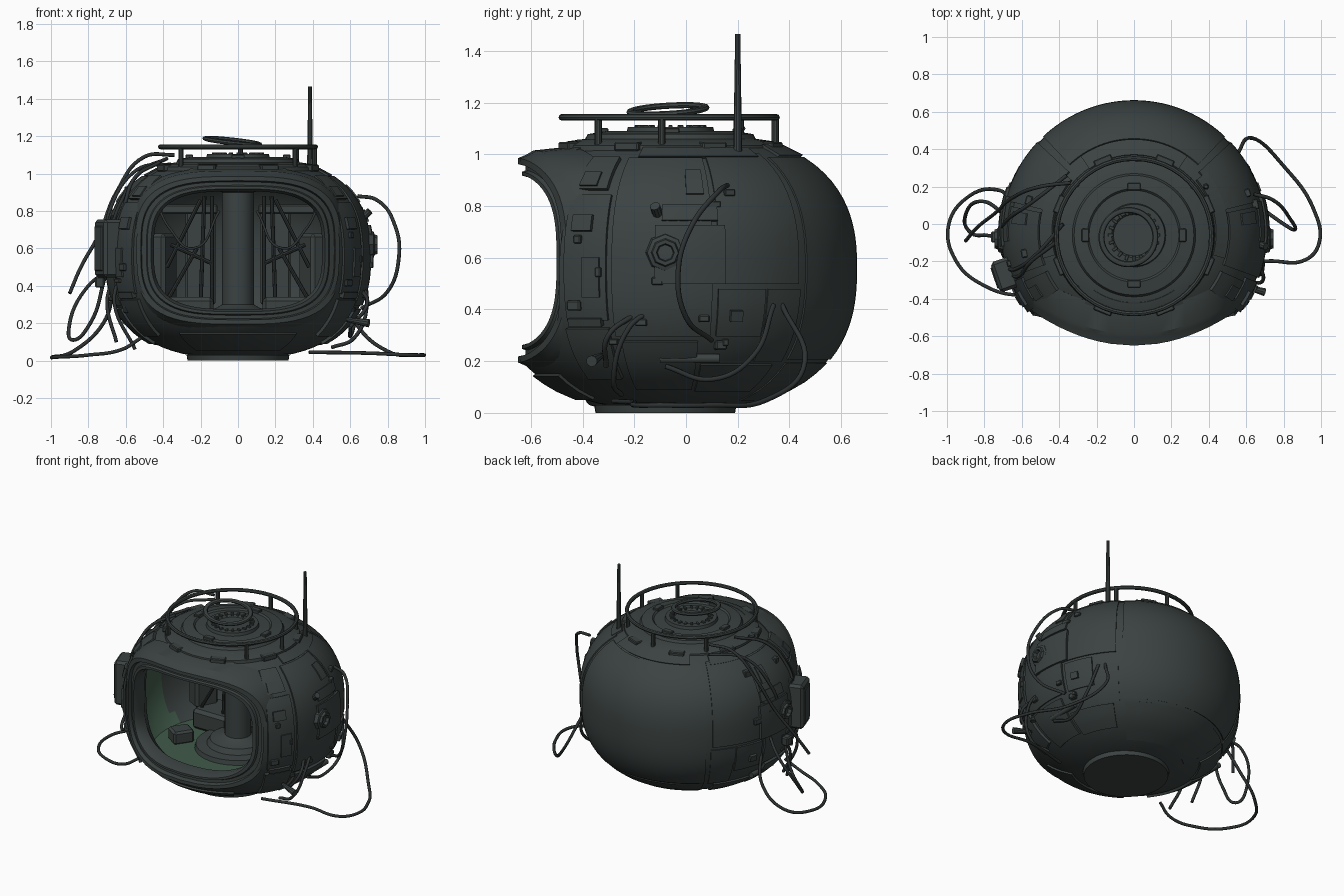
import bpy, bmesh, math, random
from mathutils import Vector, Matrix

if "Cube" in bpy.data.objects:
    bpy.data.objects.remove(bpy.data.objects["Cube"])
random.seed(4)
R, CY, CZ, E = 0.70, -0.045, 0.56, 2.5
UP, DOWN = 0.53, 0.55      # hull half heights
pi = math.pi

def material(name, c):
    m = bpy.data.materials.new(name)
    m.diffuse_color = (*c, 1)
    m.use_nodes = True
    m.node_tree.nodes["Principled BSDF"].inputs["Base Color"].default_value = m.diffuse_color
    return m
HULL = material("dark grey metal", (0.043, 0.055, 0.053))
DARK = material("black rubber", (0.027, 0.032, 0.032))
GREEN = material("green lining", (0.052, 0.105, 0.068))

def finish(name, bm, *mats, smooth=35):
    me = bpy.data.meshes.new(name)
    bm.to_mesh(me)
    bm.free()
    ob = bpy.data.objects.new(name, me)
    bpy.context.collection.objects.link(ob)
    for m in mats:
        me.materials.append(m)
    bpy.ops.object.select_all(action='DESELECT')
    ob.select_set(True)
    bpy.context.view_layer.objects.active = ob
    if smooth:
        bpy.ops.object.shade_smooth_by_angle(angle=math.radians(smooth))
    return ob

def hull_pt(th, z, d=0.0):
    t = min(1, abs((z - CZ) / (UP if z > CZ else DOWN)))
    r = R * (1 - t ** E) ** (1 / E)
    p = Vector((r * math.cos(th), CY + r * math.sin(th), z))
    return p + (p - Vector((0, CY, CZ))).normalized() * d

def box(name, loc, size, ang=0, tilt=0, mat=HULL):
    bm = bmesh.new()
    bmesh.ops.create_cube(bm, size=1, matrix=Matrix.Translation(loc) @ Matrix.Rotation(ang, 4, 'Z')
                          @ Matrix.Rotation(tilt, 4, 'Y') @ Matrix.Diagonal((*size, 1)))
    bmesh.ops.bevel(bm, geom=bm.edges[:], offset=min(size) * 0.15, segments=1, affect='EDGES')
    return finish(name, bm, mat, smooth=0)

def cyl(name, a, b, r0, r1=None, mat=HULL, n=16):
    a, b = Vector(a), Vector(b)
    bm = bmesh.new()
    m = Matrix.Translation((a + b) / 2) @ (b - a).to_track_quat('Z', 'Y').to_matrix().to_4x4()
    bmesh.ops.create_cone(bm, cap_ends=True, segments=n, radius1=r0, radius2=r0 if r1 is None else r1,
                          depth=(b - a).length, matrix=m)
    return finish(name, bm, mat)

def lathe(name, prof, center, mat=HULL, n=48, rot=None):
    bm = bmesh.new()
    m = Matrix.Translation(center) @ (rot or Matrix())
    rings = [[bm.verts.new(m @ Vector((r * math.cos(2*pi*i/n), r * math.sin(2*pi*i/n), z)))
              for i in range(n)] for r, z in prof]
    for a, b in zip(rings, rings[1:]):
        for i in range(n):
            bm.faces.new((a[i], a[(i+1) % n], b[(i+1) % n], b[i]))
    bmesh.ops.remove_doubles(bm, verts=bm.verts[:], dist=1e-5)
    bmesh.ops.recalc_face_normals(bm, faces=bm.faces[:])
    return finish(name, bm, mat)

def cable(name, pts, r=0.010, mat=DARK):
    cu = bpy.data.curves.new(name, 'CURVE')
    cu.dimensions, cu.bevel_depth, cu.bevel_resolution, cu.resolution_u = '3D', r, 2, 8
    cu.use_fill_caps = True
    s = cu.splines.new('BEZIER')
    s.bezier_points.add(len(pts) - 1)
    for bp, p in zip(s.bezier_points, pts):
        bp.co = p
        bp.handle_left_type = bp.handle_right_type = 'AUTO'
    cu.materials.append(mat)
    ob = bpy.data.objects.new(name, cu)
    bpy.context.collection.objects.link(ob)
    bpy.ops.object.select_all(action='DESELECT')
    ob.select_set(True)
    bpy.context.view_layer.objects.active = ob
    bpy.ops.object.convert(target='MESH')

def patch(name, t0, t1, z0, z1, d=0.012, mat=HULL):
    """raised plate that follows the hull, angles in degrees"""
    t0, t1 = math.radians(t0), math.radians(t1)
    nt, nz = max(1, int((t1 - t0) / 0.06)), max(1, int((z1 - z0) / 0.03))
    bm = bmesh.new()
    g = [[bm.verts.new(hull_pt(t0 + (t1-t0)*i/nt, z0 + (z1-z0)*j/nz, d)) for j in range(nz+1)] for i in range(nt+1)]
    for i in range(nt):
        for j in range(nz):
            bm.faces.new((g[i][j], g[i+1][j], g[i+1][j+1], g[i][j+1]))
    ex = bmesh.ops.extrude_edge_only(bm, edges=[e for e in bm.edges if e.is_boundary])
    for v in ex['geom']:
        if isinstance(v, bmesh.types.BMVert):
            v.co -= (v.co - Vector((0, CY, CZ))).normalized() * (d + 0.012)
    return finish(name, bm, mat)

def window_loop(hw, hh, yf, n=64, p=3.2):
    out = []
    for i in range(n):
        c, s = math.cos(2*pi*i/n), math.sin(2*pi*i/n)
        x = hw * math.copysign(abs(c) ** (2/p), c)
        out.append(Vector((x, yf(x), 0.59 + hh * math.copysign(abs(s) ** (2/p), s))))
    return out

# hollow hull: outer and inner shell, front half of the lining green
bm = bmesh.new()
for k in (1.0, 0.94):
    vs = bmesh.ops.create_uvsphere(bm, u_segments=72, v_segments=36, radius=1)['verts']
    for v in vs:
        s = max(-1, min(1, v.co.z))
        r = k * R * math.sqrt(max(0, 1 - s*s)) ** (2/E)
        a = math.atan2(v.co.y, v.co.x)
        z = k * (UP if s > 0 else DOWN) * math.copysign(abs(s) ** (2/E), s)
        v.co = (r*math.cos(a), CY + r*math.sin(a), CZ + z)
    if k < 1:
        fs = list({f for v in vs for f in v.link_faces})
        for f in fs:
            f.material_index = 1 if f.calc_center_median().y < 0.08 else 0
        bmesh.ops.reverse_faces(bm, faces=fs)
hull = finish("hull", bm, HULL, GREEN)
bm = bmesh.new()
a = [bm.verts.new(p) for p in window_loop(0.54, 0.38, lambda x: -1.0)]
b = [bm.verts.new(p) for p in window_loop(0.54, 0.38, lambda x: -0.22)]
bm.faces.new(a)
bm.faces.new(b[::-1])
for i in range(64):
    bm.faces.new((a[i], b[i], b[(i+1) % 64], a[(i+1) % 64]))
bmesh.ops.recalc_face_normals(bm, faces=bm.faces[:])
cutter = finish("opening_cutter", bm, HULL, smooth=0)
cutter.hide_render = True
bpy.context.view_layer.objects.active = hull
mod = hull.modifiers.new("opening", 'BOOLEAN')
mod.object, mod.operation, mod.solver = cutter, 'DIFFERENCE', 'EXACT'
bpy.ops.object.modifier_apply(modifier="opening")
bpy.data.objects.remove(cutter)

# stepped frame around the front opening
def front(d):
    return lambda x: -0.65 + 0.62*x*x + d
bm = bmesh.new()
loops = [[bm.verts.new(p) for p in window_loop(w, h, front(d))] for w, h, d in (
    (0.59, 0.44, 0.20), (0.575, 0.425, 0.06), (0.565, 0.41, 0.035), (0.55, 0.395, 0.0), (0.52, 0.372, 0.0), (0.515, 0.365, 0.03),
    (0.49, 0.348, 0.03), (0.485, 0.342, 0.015), (0.465, 0.328, 0.015), (0.45, 0.315, 0.06), (0.45, 0.315, 0.12), (0.52, 0.38, 0.2))]
for a, b in zip(loops, loops[1:] + loops[:1]):
    for i in range(64):
        bm.faces.new((a[i], a[(i+1) % 64], b[(i+1) % 64], b[i]))
bmesh.ops.recalc_face_normals(bm, faces=bm.faces[:])
finish("opening_frame", bm, HULL, smooth=25)

# raised hull plates, mirrored left and right (angle 0 = right, 90 = back)
plates = [(-37, -22, 0.36, 0.84, .012), (-20, 12, 0.30, 0.98, .012), (-18, 8, 0.10, 0.28, .016), (14, 43, 0.50, 1.0, .008),
          (14, 30, 0.30, 0.48, .012), (31, 44, 0.2, 0.48, .006), (-37, -24, 0.86, 0.98, .018), (-38, -22, 0.14, 0.33, .018),
          (-6, 16, 0.5, 0.72, .026), (-35, -28, 0.87, 0.92, .026), (-34, -27, 0.7, 0.76, .028), (-36, -24, 0.34, 0.37, .026),
          (-30, -24, 0.45, 0.6, .022), (4, 10, 0.84, 0.93, .02), (18, 22, 0.36, 0.4, .03), (-4, 14, 0.74, 0.8, .02),
          (-16, 40, 0.985, 1.02, .012), (10, 40, 0.09, 0.19, .01)]
for t0, t1, z0, z1, d in plates:
    patch("hull_plate_right", t0, t1, z0, z1, d)
    patch("hull_plate_left", 180-t1, 180-t0, z0, z1, d)
patch("rear_plate", 46.5, 133.5, 0.21, 0.985, 0.007)
patch("rear_low_plate", 47, 133, 0.05, 0.195, 0.005)
patch("rear_top_plate", 55, 125, 0.99, 1.03, 0.012)
patch("brow_plate", -125, -55, 0.99, 1.045, 0.015)
patch("chin_plate", -125, -55, 0.06, 0.15, 0.012)
for i in range(22):     # small fittings on the flanks
    side = i % 2
    th = random.uniform(-0.6, 0.4)
    p = hull_pt(pi - th if side else th, random.uniform(0.2, 0.95), 0.008)
    box("flank_fitting", p, (0.035, random.uniform(.02, .06), random.uniform(.02, .045)), pi - th if side else th)

# base, top hatch and its rings
cyl("base_plate", (0, -0.08, 0), (0, -0.08, 0.03), 0.27, 0.275, n=48)
lathe("top_flange", [(0.44, 0.98), (0.43, 1.035), (0.40, 1.05), (0.33, 1.06), (0.32, 1.078), (0.25, 1.09), (0.24, 1.08),
                     (0.17, 1.085), (0.165, 1.105), (0.12, 1.105), (0.11, 1.09), (0, 1.09)], (0, -0.06, 0))
for i in range(20):
    a = 2*pi*i/20
    box("hatch_tooth", (0.125*math.cos(a), -0.06 + 0.125*math.sin(a), 1.105), (0.03, 0.016, 0.016), a)
for i in range(4):
    a = pi/2*i
    box("hatch_latch", (0.26*math.cos(a), -0.06 + 0.26*math.sin(a), 1.088), (0.04, 0.07, 0.028), a)
for i in range(8):
    a = 2*pi*(i+.5)/8
    box("flange_block", (0.425*math.cos(a), -0.06 + 0.425*math.sin(a), 1.03), (0.05, 0.1, 0.035), a)
tube = [(0.145 + 0.016*math.cos(2*pi*k/8), 0.012*math.sin(2*pi*k/8)) for k in range(9)]
lathe("hatch_ring", tube, (-0.03, -0.07, 1.172), rot=Matrix.Rotation(0.11, 4, 'Y') @ Matrix.Rotation(0.06, 4, 'X'))

# rail on posts, antenna
lathe("top_rail", [(0.415 + 0.013*math.cos(2*pi*k/8), 0.013*math.sin(2*pi*k/8)) for k in range(9)], (0, -0.065, 1.143))
for deg in (-4, 40, 88, 138, 222, 318):
    a = math.radians(deg)
    x, y = 0.41*math.cos(a), -0.065 + 0.41*math.sin(a)
    cyl("rail_post", (x, y, 1.0), (x, y, 1.143), 0.014, n=10)
cyl("antenna", (0.385, 0.2, 1.0), (0.385, 0.2, 1.465), 0.017, 0.010, n=10)

# side ports, left equipment box, right nozzle and pipe
for s in (1, -1):
    lathe("side_port", [(0.08, 0), (0.07, 0.035), (0.055, 0.04), (0.05, 0.055), (0.035, 0.055), (0.03, 0.03), (0, 0.03)],
          (s*0.69, -0.08, 0.62), n=8, rot=Matrix.Rotation(s*pi/2, 4, 'Y'))
    cyl("flank_pipe", (s*0.60, -0.1, 0.21), (s*0.60, 0.13, 0.21), 0.018)
box("equipment_box", (-0.69, -0.27, 0.60), (0.11, 0.17, 0.31), pi + 0.33)
box("equipment_lid", (-0.735, -0.285, 0.60), (0.03, 0.12, 0.24), pi + 0.33)
box("left_bracket", (-0.74, -0.07, 0.42), (0.05, 0.06, 0.06))
cyl("nozzle", (0.58, -0.33, 0.22), (0.70, -0.365, 0.2), 0.012, 0.022, n=10)
cyl("upper_spigot", (0.64, -0.1, 0.74), (0.705, -0.12, 0.80), 0.02, n=10)

# hanging cables
cable("right_loop", [(0.64, 0.16, 0.88), (0.74, 0.13, 0.86), (0.84, 0.02, 0.72), (0.86, -0.03, 0.55), (0.80, 0.0, 0.37), (0.66, 0.1, 0.28)])
cable("right_ground_cable", [(0.55, 0.37, 0.42), (0.63, 0.46, 0.2), (0.80, 0.31, 0.05), (0.96, 0.08, 0.03), (0.99, -0.1, 0.03),
                             (0.92, -0.19, 0.03), (0.7, -0.2, 0.04), (0.38, -0.28, 0.045)])
cable("right_low_cable", [(0.58, 0.34, 0.42), (0.62, 0.26, 0.22), (0.6, 0.1, 0.13), (0.6, -0.08, 0.18)])
cable("right_drop_cable", [(0.66, -0.13, 0.4), (0.69, -0.22, 0.33), (0.62, -0.28, 0.12), (0.5, -0.25, 0.07)])
cable("right_drop_cable", [(0.66, -0.2, 0.38), (0.69, -0.3, 0.3), (0.6, -0.31, 0.18)])
cable("left_ground_cable", [(-0.66, 0.1, 0.4), (-0.72, 0.18, 0.2), (-0.88, 0.15, 0.05), (-0.99, 0.0, 0.02), (-0.95, -0.2, 0.02),
                            (-0.8, -0.33, 0.03), (-0.62, -0.38, 0.06), (-0.52, -0.36, 0.12)])
cable("left_high_cable", [(-0.34, 0.22, 1.1), (-0.5, 0.2, 1.09), (-0.65, 0.14, 0.9), (-0.74, 0.06, 0.68), (-0.84, -0.02, 0.5), (-0.9, -0.09, 0.36)])
cable("left_high_cable", [(-0.36, 0.26, 1.05), (-0.54, 0.12, 1.02), (-0.68, 0.02, 0.82), (-0.71, -0.05, 0.6)])
cable("left_loop", [(-0.69, 0.05, 0.48), (-0.8, 0.12, 0.4), (-0.9, 0.05, 0.2), (-0.88, -0.04, 0.11), (-0.79, -0.06, 0.2), (-0.71, -0.07, 0.45)])
cable("left_drop_cable", [(-0.68, -0.1, 0.42), (-0.7, -0.16, 0.3), (-0.65, -0.2, 0.1)])
cable("left_drop_cable", [(-0.64, -0.26, 0.45), (-0.66, -0.3, 0.3), (-0.55, -0.3, 0.06)])
cable("left_top_cable", [(-0.42, -0.1, 1.06), (-0.55, -0.2, 0.98), (-0.62, -0.28, 0.8), (-0.66, -0.27, 0.72)])
cable("left_top_cable", [(-0.38, 0.0, 1.08), (-0.52, -0.16, 1.01), (-0.63, -0.24, 0.84), (-0.68, -0.24, 0.7)])

# interior: floor, column with collars, wall racks and struts
cyl("floor", (0, -0.05, 0.17), (0, -0.05, 0.20), 0.53, mat=GREEN, n=48)
lathe("column_base", [(0.28, 0.19), (0.27, 0.23), (0.2, 0.235), (0.18, 0.27), (0.12, 0.28), (0.085, 0.30)], (0, 0, 0))
cyl("column", (0, 0, 0.18), (0, 0, 1.06), 0.085, n=32)
lathe("ceiling_collar", [(0.085, 0.90), (0.15, 0.92), (0.2, 0.98), (0.22, 1.05)], (0, 0, 0))
for s in (1, -1):
    box("seat_base", (s*0.27, 0.18, 0.27), (0.28, 0.24, 0.14))
    box("seat_back", (s*0.2, 0.34, 0.55), (0.16, 0.06, 0.5))
    box("wall_rack", (s*0.41, 0.2, 0.5), (0.12, 0.16, 0.36), s*0.5)
    box("rack_shelf", (s*0.26, 0.25, 0.81), (0.3, 0.12, 0.05))
    box("floor_box", (s*0.36, -0.12, 0.24), (0.12, 0.14, 0.09), s*0.6)
    for x0, z0, x1, z1 in ((.14, .3, .14, .88), (.2, .3, .18, .88), (.38, .5, .2, .86), (.36, .62, .14, .52), (.38, .32, .22, .6)):
        cyl("strut", (s*x0, 0.12, z0), (s*x1, 0.12, z1), 0.011, mat=DARK, n=8)
    cable("interior_cable", [(s*0.1, 0.1, 0.8), (s*0.24, 0.05, 0.6), (s*0.36, 0.08, 0.7), (s*0.44, 0.15, 0.85)], 0.007)
